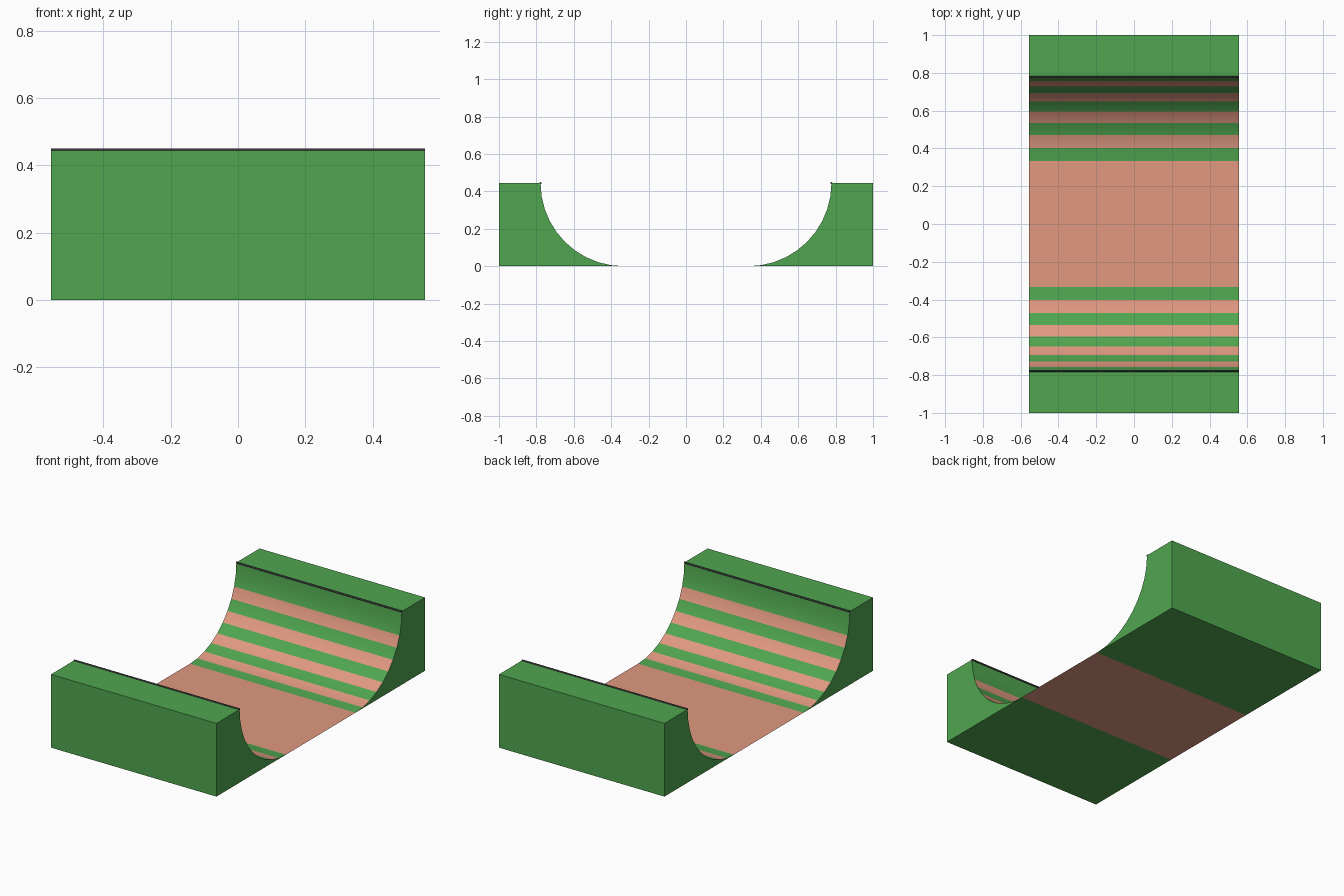
import bpy, bmesh, math

if "Cube" in bpy.data.objects:
    bpy.data.objects.remove(bpy.data.objects["Cube"])

HALF_W = 0.5556   # half width in x
FLAT = 0.3333     # half length of the flat bottom
R = 0.4444        # transition radius and deck height
STEPS = 10        # facets per transition


def material(name, color):
    m = bpy.data.materials.new(name)
    m.diffuse_color = (*color, 1)
    m.use_nodes = True
    m.node_tree.nodes["Principled BSDF"].inputs["Base Color"].default_value = m.diffuse_color
    return m


green = material("green_paint", (0.08, 0.38, 0.08))
pink = material("salmon_paint", (0.75, 0.32, 0.22))
black = material("dark_metal", (0.04, 0.04, 0.04))


def make_object(name, bm, mats):
    me = bpy.data.meshes.new(name)
    bm.to_mesh(me)
    bm.free()
    for m in mats:
        me.materials.append(m)
    ob = bpy.data.objects.new(name, me)
    bpy.context.collection.objects.link(ob)
    bpy.ops.object.select_all(action='DESELECT')
    ob.select_set(True)
    bpy.context.view_layer.objects.active = ob
    bpy.ops.object.shade_smooth_by_angle(angle=math.radians(30))
    return ob


def ramp(name, side):
    # Curved transition, deck, back wall and base as one extruded profile
    arc = [math.radians(90 * i / STEPS) for i in range(STEPS + 1)]
    prof = [(FLAT + R * math.sin(a), R * (1 - math.cos(a))) for a in arc]
    prof += [(1, R), (1, 0)]
    bm = bmesh.new()
    left, right = ([bm.verts.new((x, side * y, z)) for y, z in prof]
                   for x in (-HALF_W, HALF_W))
    n = len(prof)
    for i in range(n):
        j = (i + 1) % n
        f = bm.faces.new((left[i], left[j], right[j], right[i]))
        # Alternate painted stripes up the transition
        f.material_index = int(i < STEPS - 1 and i % 2 == 1)
    bm.faces.new(left)
    bm.faces.new(right)
    bmesh.ops.recalc_face_normals(bm, faces=bm.faces)
    make_object(name, bm, [green, pink])


def coping(name, side):
    # Metal rail along the lip
    bpy.ops.mesh.primitive_cylinder_add(
        vertices=12, radius=0.0056, depth=2 * HALF_W,
        location=(0, side * (FLAT + R), R), rotation=(0, math.pi / 2, 0))
    ob = bpy.context.object
    ob.name = name
    ob.data.materials.append(black)
    bpy.ops.object.shade_smooth_by_angle(angle=math.radians(35))


for label, s in (("front", -1), ("back", 1)):
    ramp(label + "_ramp", s)
    coping(label + "_coping", s)

# Flat bottom sheet between the ramps
bm = bmesh.new()
bm.faces.new([bm.verts.new((x * HALF_W, y * FLAT, 0))
              for x, y in ((-1, -1), (1, -1), (1, 1), (-1, 1))])
make_object("flat_bottom", bm, [pink])
